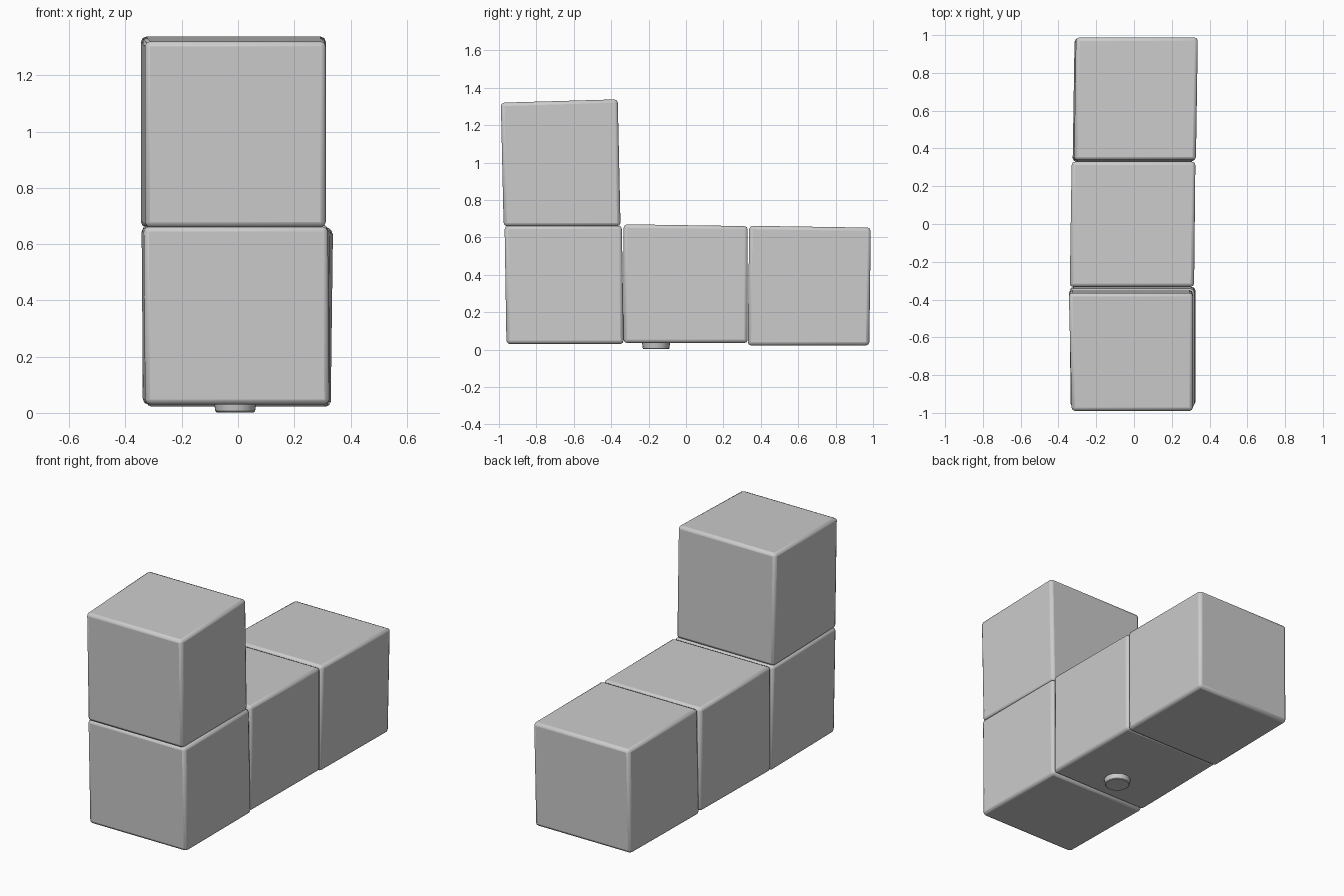
import bpy
import bmesh

default = bpy.data.objects.get("Cube")
if default:
    bpy.data.objects.remove(default, do_unlink=True)

grey = bpy.data.materials.new("light grey")
grey.use_nodes = True
colour = (0.6, 0.6, 0.6, 1)
grey.diffuse_color = colour
grey.node_tree.nodes["Principled BSDF"].inputs["Base Color"].default_value = colour


def finish(name, bm, bevel, segments):
    """Turn a bmesh into a softly bevelled object."""
    bmesh.ops.recalc_face_normals(bm, faces=bm.faces)
    mesh = bpy.data.meshes.new(name)
    bm.to_mesh(mesh)
    bm.free()
    mesh.materials.append(grey)
    obj = bpy.data.objects.new(name, mesh)
    bpy.context.collection.objects.link(obj)
    mod = obj.modifiers.new("worn edges", "BEVEL")
    mod.width = bevel
    mod.segments = segments
    bpy.ops.object.select_all(action="DESELECT")
    obj.select_set(True)
    bpy.context.view_layer.objects.active = obj
    bpy.ops.object.shade_smooth_by_angle()
    return obj


def block(name, y, z, front_x, back_x, top_shift=(0, 0), top_slope=0):
    """Slightly skewed cube: x range at each end, lean and slope of the top."""
    bm = bmesh.new()
    bmesh.ops.create_cube(bm, size=1)
    for v in bm.verts:
        right, back, top = (int(c > 0) for c in v.co)
        x = (back_x if back else front_x)[right]
        v.co = (x + top * top_shift[0],
                y[back] + top * top_shift[1],
                z[top] + top * back * top_slope)
    return finish(name, bm, 0.018, 2)


# Row of three blocks, with one more stacked on the front
block("front_block", (-0.96, -0.333), (0.03, 0.662),
      (-0.33, 0.325), (-0.338, 0.325), (-0.005, -0.01))
block("middle_block", (-0.333, 0.33), (0.035, 0.67),
      (-0.34, 0.318), (-0.33, 0.325), top_slope=-0.01)
block("back_block", (0.33, 0.98), (0.022, 0.662),
      (-0.325, 0.32), (-0.315, 0.33), (0.008, 0.008), -0.01)
block("upper_block", (-0.975, -0.35), (0.66, 1.32),
      (-0.33, 0.312), (-0.345, 0.312), (0, -0.015), 0.018)

# Small round stub under the middle block
bm = bmesh.new()
bmesh.ops.create_cone(bm, cap_ends=True, segments=20, radius1=0.07,
                      radius2=0.078, depth=0.05)
bmesh.ops.translate(bm, verts=bm.verts, vec=(-0.01, -0.16, 0.027))
finish("bottom_stub", bm, 0.004, 1)
